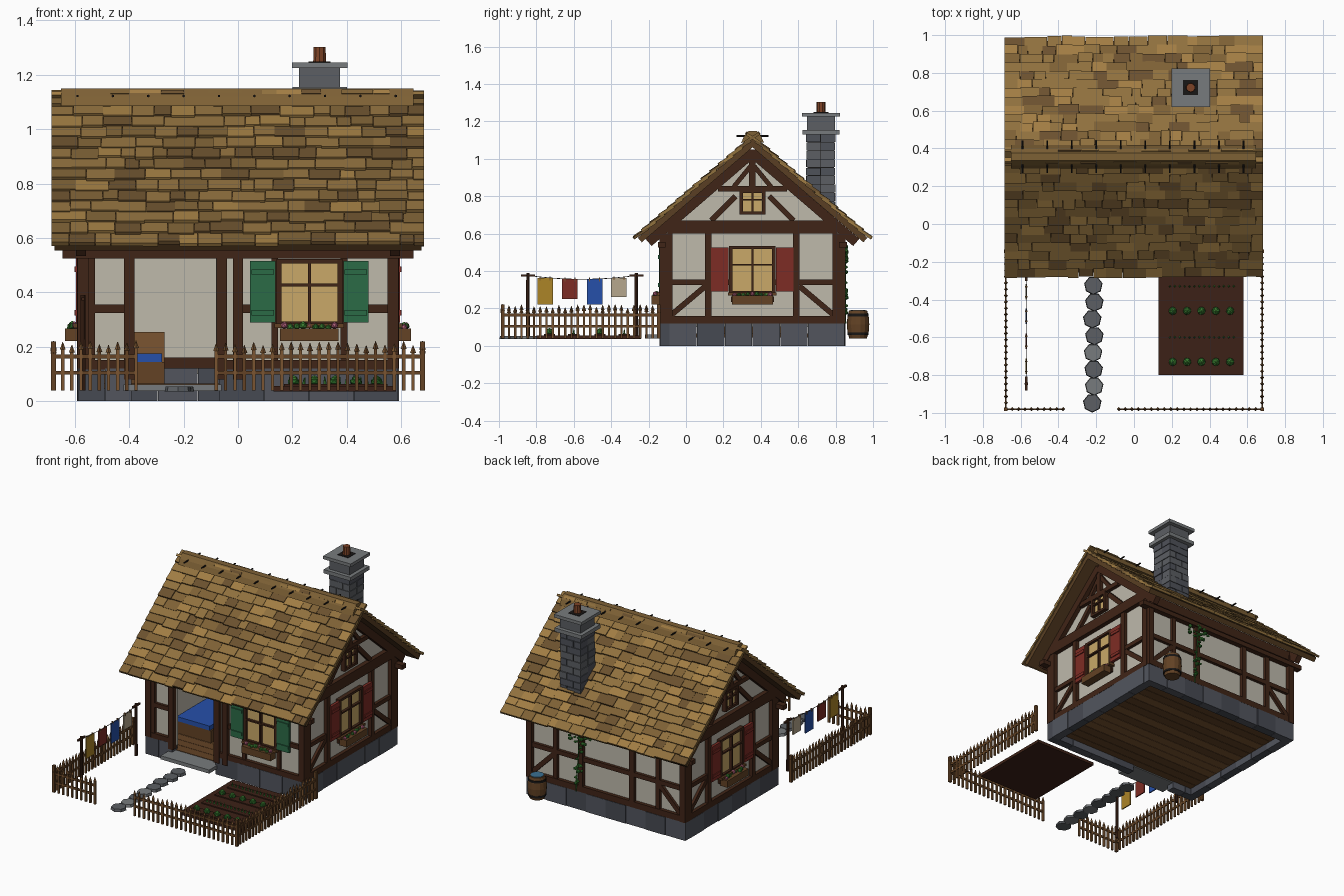
import bpy, bmesh, math, random
from mathutils import Matrix, Vector

if "Cube" in bpy.data.objects:
    bpy.data.objects.remove(bpy.data.objects["Cube"])

random.seed(4)
R = random.uniform
HEX = dict(timber='42291d', plaster='bdb8aa', stone='5c5f63', stone2='50535a', base='484b53', base2='53565e',
           s1='8f7040', s2='7d6138', s3='a07c45', s4='6b5232', deck='5a4128', wood='7a5634', wood2='634429',
           glass='c8a768', green='2f6a48', red='7d3029', leaf='2f6b2c', leaf2='3f8236', soil='3f261d',
           gold='ab842c', blue='2a51a8', cream='b5a68c', clay='7d452b', dark='1f1d1c', water='3d6f90',
           pink='b0607a', slab='777a7c')
MATS, PARTS = {}, {}


def material(n):
    if n not in MATS:
        MATS[n] = bpy.data.materials.new(n)
        rgb = [(int(HEX[n][i:i + 2], 16) / 255) ** 2.2 for i in (0, 2, 4)]
        MATS[n].diffuse_color = (*rgb, 1)
    return MATS[n]


def slot(part, mat, verts):
    bm, names = PARTS[part]
    if mat not in names:
        names.append(mat)
    for f in {f for v in verts for f in v.link_faces}:
        f.material_index = names.index(mat)


def mesh(part):
    return PARTS.setdefault(part, (bmesh.new(), []))[0]


def cube(part, mat, M):
    slot(part, mat, bmesh.ops.create_cube(mesh(part), size=1, matrix=M)['verts'])


def box(part, mat, x0, x1, y0, y1, z0, z1, F=Matrix(), rot=Matrix()):
    T = Matrix.Translation(((x0 + x1) / 2, (y0 + y1) / 2, (z0 + z1) / 2))
    cube(part, mat, F @ T @ rot @ Matrix.Diagonal((x1 - x0, y1 - y0, z1 - z0, 1)))


def cone(part, mat, p, q, r1, r2, n=8):
    p, q = Vector(p), Vector(q)
    M = Matrix.Translation((p + q) / 2) @ (q - p).to_track_quat('Z', 'Y').to_matrix().to_4x4()
    slot(part, mat, bmesh.ops.create_cone(mesh(part), cap_ends=True, segments=n, radius1=r1, radius2=r2,
                                          depth=(q - p).length, matrix=M)['verts'])


def blob(part, mat, p, r, flat=1.0):
    M = Matrix.Translation(p) @ Matrix.Rotation(R(0, 6), 4, 'Z') @ Matrix.Diagonal((1, 1, flat, 1))
    slot(part, mat, bmesh.ops.create_icosphere(mesh(part), subdivisions=1, radius=r, matrix=M)['verts'])


def prism(part, mat, pts, x0, x1):
    # (y, z) outline extruded along x
    bm = mesh(part)
    a, b = [[bm.verts.new((x, y, z)) for y, z in pts] for x in (x0, x1)]
    bm.faces.new(a)
    bm.faces.new(b[::-1])
    for i in range(len(pts)):
        j = (i + 1) % len(pts)
        bm.faces.new((a[i], a[j], b[j], b[i]))
    slot(part, mat, a + b)


# Wall frames: local x along the wall, local y outwards, z up
def frame(u, d, o):
    return Matrix(((u[0], d[0], 0, o[0]), (u[1], d[1], 0, o[1]), (0, 0, 1, 0), (0, 0, 0, 1)))


FR = frame((1, 0), (0, -1), (0, -.115))
BK = frame((1, 0), (0, 1), (0, .825))
RT = frame((0, 1), (1, 0), (.565, 0))
LF = frame((0, 1), (-1, 0), (-.565, 0))


def bar(part, F, u0, z0, u1, z1, w, d=.024, mat='timber'):
    L, a = math.hypot(u1 - u0, z1 - z0), math.atan2(z1 - z0, u1 - u0)
    cube(part, mat, F @ Matrix.Translation(((u0 + u1) / 2, d / 2 - .003, (z0 + z1) / 2))
         @ Matrix.Rotation(-a, 4, 'Y') @ Matrix.Diagonal((L, d + .006, w, 1)))


def window(F, u0, u1, z0, z1, col):
    c = (u0 + u1) / 2
    box('window_panes', 'glass', u0, u1, 0, .01, z0, z1, F)
    for u in (u0, c, u1):
        bar('window_frames', F, u, z0 - .008, u, z1 + .008, .018 if u != c else .01, .028)
    for z in (z0, z0 + (z1 - z0) * .62, z1):
        bar('window_frames', F, u0, z, u1, z, .016 if z in (z0, z1) else .01, .027)
    if not col:
        return
    box('window_sills', 'wood2', u0 - .015, u1 + .015, 0, .04, z0 - .015, z0, F)
    for a, b in ((u0 - .105, u0 - .012), (u1 + .012, u1 + .105)):
        box('shutters', col, a, b, .012, .03, z0 + .005, z1, F)
        for z in (z0 + .04, z1 - .04):
            box('shutters', col, a + .005, b - .005, .03, .036, z - .01, z + .01, F)
    # flower box with plants
    box('flower_boxes', 'wood2', u0 + .005, u1 - .005, .015, .07, .222, .268, F)
    for i in range(9):
        p = F @ Vector((u0 + .02 + i * (u1 - u0 - .04) / 8, R(.03, .055), R(.27, .28)))
        blob('flowers', 'pink' if i % 4 == 0 else random.choice(('leaf', 'leaf2')), p, R(.011, .016))


# Plaster walls and gables
for x in (-.565, .545):
    prism('gable_walls', 'plaster', [(-.115, .1), (.825, .1), (.825, .65), (.355, 1.05), (-.115, .65)], x, x + .02)
box('back_wall', 'plaster', -.545, .545, .805, .825, .1, .65)
for a, b, z in ((-.545, -.38, .1), (-.08, .545, .1), (-.38, -.08, .53)):
    box('front_wall', 'plaster', a, b, -.115, -.095, z, .65)
box('back_wall_inner_sill', 'timber', -.545, .545, .785, .805, .12, .16)

# Stone foundation of separate blocks, with a gap at the door
for F, a, b in ((FR, -.59, -.39), (FR, -.07, .59), (BK, -.59, .59), (RT, -.09, .80), (LF, -.09, .80)):
    n = max(2, round((b - a) / .15))
    for i in range(n):
        w = (b - a) / n
        box('foundation', random.choice(('base', 'base2')), a + i * w + .001, a + (i + 1) * w - .001,
            -.03, .025 + R(-.003, .003), 0, .12, F)
box('door_step', 'slab', -.42, -.06, -.22, -.09, .038, .062)
for i in range(14):
    y = -.1 + i * .0655
    box('floor_planks', random.choice(('wood', 'wood2')), -.56, .56, y, y + .063, .045, .065)

# Timber framing
for F in (FR, BK):
    for u in (-.57, .57):
        bar('corner_posts', F, u, .12, u, .6, .04, .027)
    bar('wall_plates', F, -.645, .54, .645, .54, .03, .035)
    bar('wall_plates', F, -.59, .6, .59, .6, .06, .02)
for u in (-.4, -.06, 0):
    bar('front_posts', FR, u, .08, u, .53, .038, .03)
bar('front_sill', FR, -.57, .135, -.4, .135, .035)
bar('front_sill', FR, -.06, .135, .57, .135, .035)
for a, b in ((-.55, -.41), (0, .15), (.375, .57)):
    bar('front_rails', FR, a, .34, b, .34, .03, .018)
bar('front_posts', FR, -.54, .13, -.54, .53, .03, .02)
for u in (.135, .39):
    bar('front_posts', FR, u, .13, u, .53, .025, .015)
bar('back_sill', BK, -.57, .14, .57, .14, .04)
bar('back_rail', BK, -.57, .34, .57, .34, .03, .02)
for u in (-.19, .19):
    bar('back_posts', BK, u, .12, u, .56, .035)
for s in (-1, 1):
    bar('back_braces', BK, s * .55, .16, s * .38, .33, .03, .018)
    bar('back_posts', BK, s * .38, .14, s * .38, .54, .03, .02)
for F in (RT, LF):
    bar('side_sills', F, -.12, .14, .83, .14, .04)
    bar('tie_beams', F, -.1, .635, .81, .635, .07, .03)
    bar('collar_beams', F, .17, .84, .54, .84, .03)
    bar('king_posts', F, .355, .83, .355, 1.05, .035)
    for m in (-1, 1):
        def U(u, m=m):
            return .355 + m * u
        bar('corner_posts', F, U(.45), .12, U(.45), .6, .045, .027)
        bar('side_posts', F, U(.235), .14, U(.235), .6, .035)
        bar('side_rails', F, U(.115), .34, U(.46), .34, .028, .02)
        bar('side_braces', F, U(.44), .16, U(.25), .32, .03, .018)
        bar('gable_rafters', F, U(.555), .553, U(0), 1.03, .05, .03)
        bar('gable_struts', F, U(.22), .67, U(.09), .8, .03, .02)
        bar('gable_struts', F, U(.1), .85, U(.01), .96, .025, .02)
    bar('side_rails', F, .24, .25, .47, .25, .03, .015)
    window(F, .24, .47, .285, .525, 'red')
    window(F, .295, .415, .71, .825, None)
window(FR, .15, .375, .285, .515, 'green')

# Roof: deck plus rows of uneven shingles on each slope
ang = math.radians(40.6)
c, s = math.cos(ang), math.sin(ang)
for side in (-1, 1):
    F = Matrix(((1, 0, 0, 0), (0, side * c, side * s, .356), (0, -s, c, 1.13), (0, 0, 0, 1)))
    box('roof_deck', 'deck', -.675, .675, .01, .825, -.052, -.02, F)
    for i in range(14):
        y, x = .842 - i * .06, -.685
        while x < .68:
            w = R(.05, .13)
            e = .685 if x + w > .65 else x + w
            low = y + R(-.008, .004)
            box('roof_shingles', random.choice(('s1', 's1', 's2', 's3', 's4')), x, e - .0015, low - .09, low,
                -.02, -.004 + R(-.003, .003), F, Matrix.Rotation(.13, 4, 'X'))
            x = e
prism('ridge_cap', 's2', [(.295, 1.085), (.31, 1.12), (.335, 1.15), (.377, 1.15), (.402, 1.12), (.417, 1.085),
                          (.356, 1.1)], -.65, .645)
for i in range(10):
    x = -.59 + i * .13
    cone('ridge_pegs', 'dark', (x, .27, 1.122), (x, .442, 1.122), .005, .005, 6)

# Chimney of stone courses
box('chimney_core', 'dark', .23, .37, .65, .79, .62, 1.22)
for i in range(11):
    z, k = .64 + i * .045, .3 + R(-.04, .04)
    for y0, y1 in ((.643, .72), (.722, .798)):
        k = .3 + (.025 if (i + (y0 > .7)) % 2 else -.025)
        for x0, x1 in ((.223, k), (k + .003, .377)):
            j = R(-.003, .002)
            box('chimney_stones', random.choice(('stone', 'stone2')), x0 - j, x1 + (j if x1 > .37 else 0),
                y0 - (j if y0 < .7 else 0), y1 + (j if y1 > .75 else 0), z, z + .042)
for h, z0, z1, m in ((.1, 1.13, 1.155, 'slab'), (.075, 1.155, 1.225, 'stone'), (.102, 1.225, 1.246, 'slab')):
    box('chimney_cap', m, .3 - h, .3 + h, .722 - h, .722 + h, z0, z1)
box('flue_opening', 'dark', .26, .34, .682, .762, 1.24, 1.249)
cone('chimney_pot', 'clay', (.3, .722, 1.24), (.3, .722, 1.303), .025, .023, 10)


# Picket fence
def fence(p, q):
    p, q = Vector((*p, 0)), Vector((*q, 0))
    n = round((q - p).length / .034)
    for i in range(n + 1):
        o = p.lerp(q, i / n)
        h, m = R(.175, .195), random.choice(('wood', 'wood2'))
        box('fence_pickets', m, o.x - .006, o.x + .006, o.y - .006, o.y + .006, .04, h)
        cone('fence_pickets', m, (o.x, o.y, h), (o.x, o.y, h + .028), .011, .001, 4)
    for z in (.105, .165):
        box('fence_rails', 'wood2', min(p.x, q.x) - .004, max(p.x, q.x) + .004,
            min(p.y, q.y) - .004, max(p.y, q.y) + .004, z - .007, z + .007)


fence((-.678, -.98), (-.375, -.98))
fence((-.08, -.98), (.678, -.98))
for x in (-.678, .678):
    fence((x, -.98), (x, -.145))
    for y in (-.98, -.145):
        box('fence_posts', 'wood2', x - .009, x + .009, y - .009, y + .009, .04, .22)

# Stepping stones
for i in range(8):
    x, y = -.22 + R(-.012, .012), -.325 - i * .089
    cone('stepping_stones', random.choice(('slab', 'stone')), (x, y, .036), (x, y, .054), .05, .046, 7)

# Vegetable patch
box('garden_bed', 'soil', .13, .58, -.8, -.24, .036, .056)
for i, y in enumerate((-.33, -.46, -.6, -.73)):
    box('garden_furrows', 'soil', .17, .55, y - .03, y + .03, .05, .063)
    for k in range(5 if i % 2 else 14):
        if i % 2:
            x = .205 + k * .076
            blob('cabbages', 'leaf', (x, y, .072), .024, .6)
            blob('cabbages', 'leaf2', (x, y, .08), .016)
        else:
            x = .19 + k * .026
            cone('sprouts', 'leaf2', (x, y, .06), (x + R(-.006, .006), y, R(.08, .092)), .007, .001, 4)

# Clothes line
for y in (-.845, -.265):
    cone('line_posts', 'timber', (-.57, y, .04), (-.57, y, .39), .01, .009, 8)
    box('line_posts', 'timber', -.576, -.564, y - .037, y + .037, .37, .382)
sag = [(-.57, -.845 + .058 * i, .376 - .02 * (1 - ((i - 5) / 5) ** 2)) for i in range(11)]
for p, q in zip(sag, sag[1:]):
    cone('clothes_line', 'dark', p, q, .002, .002, 5)
for m, y, z0, z1 in (('gold', -.795, .222, .362), ('red', -.662, .25, .357), ('blue', -.53, .222, .357),
                     ('cream', -.4, .262, .364)):
    box('laundry', m, -.574, -.566, y, y + .083, z0, z1)
    for k in (.015, .068):
        box('pegs', 'wood', -.576, -.564, y + k - .003, y + k + .003, z1 - .012, z1 + .008)

# Water barrel
prof = [(.04, .047), (.075, .057), (.115, .06), (.155, .057), (.19, .048)]
for (a, r), (b, t) in zip(prof, prof[1:]):
    cone('barrel', 'wood2', (.46, .92, a), (.46, .92, b), r, t, 14)
for z, r in ((.065, .057), (.165, .057)):
    cone('barrel_hoops', 'dark', (.46, .92, z - .007), (.46, .92, z + .007), r, r, 14)
cone('barrel_water', 'water', (.46, .92, .186), (.46, .92, .193), .041, .041, 14)

# Climbing vine on the back wall
for i in range(34):
    z = R(.42, .54) if i < 22 else R(.14, .42)
    x = .2 + (R(-.09, .09) if i < 22 else R(-.025, .025))
    blob('vine_leaves', random.choice(('leaf', 'leaf2')), (x, .855, z), R(.009, .016), .8)
cone('vine_stem', 'leaf', (.22, .853, .12), (.19, .853, .52), .004, .003, 5)

# Bed inside the doorway
box('bed_frame', 'wood2', -.53, -.27, .1, .5, .065, .145)
box('bed_blanket', 'blue', -.525, -.28, .1, .42, .145, .175)
box('bed_headboard', 'wood', -.53, -.27, .5, .52, .065, .255)

# Turn every part into an object
for name, (bm, names) in PARTS.items():
    bmesh.ops.recalc_face_normals(bm, faces=bm.faces[:])
    me = bpy.data.meshes.new(name)
    bm.to_mesh(me)
    bm.free()
    for n in names:
        me.materials.append(material(n))
    bpy.context.collection.objects.link(bpy.data.objects.new(name, me))

for m in bpy.data.materials:
    if m.users and not m.is_grease_pencil:
        m.use_nodes = True
        m.node_tree.nodes["Principled BSDF"].inputs["Base Color"].default_value = m.diffuse_color
